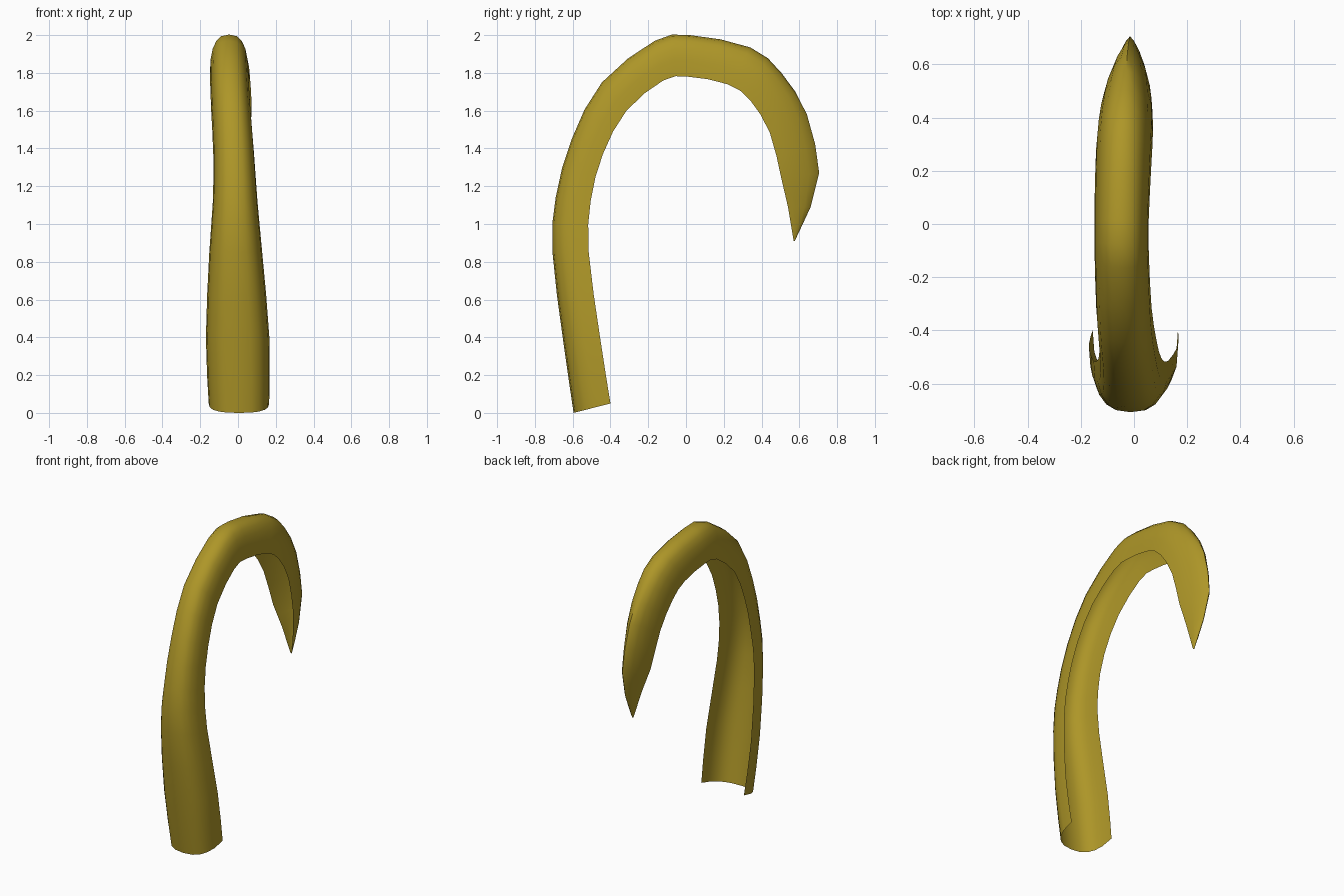
import bpy, bmesh, math

cube = bpy.data.objects.get("Cube")
if cube:
    bpy.data.objects.remove(cube)

# Stations along the hook: rim y, rim z, ridge y, ridge z, centre x, half width, section power
STATIONS = [
    (-.40, .05, -.595, .0, .005, .16, .75),
    (-.455, .4, -.65, .38, -.002, .168, .75),
    (-.515, .85, -.707, .85, -.012, .14, .78),
    (-.505, 1.12, -.69, 1.14, -.015, .118, .78),
    (-.44, 1.37, -.605, 1.45, -.023, .108, .78),
    (-.315, 1.60, -.445, 1.75, -.038, .104, .78),
    (-.12, 1.76, -.165, 1.97, -.046, .102, .78),
    (.01, 1.78, .02, 2.0, -.047, .102, .78),
    (.22, 1.74, .34, 1.935, -.04, .105, .85),
    (.34, 1.655, .505, 1.80, -.033, .104, .95),
    (.445, 1.48, .64, 1.58, -.025, .093, 1.2),
    (.505, 1.24, .705, 1.27, -.015, .074, 1.45),
    (.54, 1.09, .66, 1.09, -.006, .042, 1.4),
    (.57, .91, .576, .91, 0, .004, 1),
]
STEPS = 2    # rings per station
AROUND = 10  # faces across the channel


def spline(p0, p1, p2, p3, t):
    """Smooth curve through the stations."""
    return [b + t * ((c - a) + t * (2*a - 5*b + 4*c - d + t * (3*b - a - 3*c + d))) / 2
            for a, b, c, d in zip(p0, p1, p2, p3)]


def section(ry, rz, oy, oz, cx, width, power):
    """Open U section running from one rim over the ridge to the other rim."""
    points = []
    for i in range(AROUND + 1):
        angle = math.pi * i / AROUND
        c, s = math.cos(angle), max(math.sin(angle), 0)
        u = math.copysign(abs(c) ** power, c)
        depth = s ** power if 0 < i < AROUND else 0
        points.append((cx + width * u, ry + (oy - ry) * depth, rz + (oz - rz) * depth))
    return points


# Rings along the hook
rings = []
last = len(STATIONS) - 1
for k in range(last):
    quad = [STATIONS[min(max(k + j, 0), last)] for j in (-1, 0, 1, 2)]
    # Keep the sharp turn at the tip straight
    straight = k >= last - 2
    for n in range(STEPS):
        t = n / STEPS
        if straight:
            row = [a + (b - a) * t for a, b in zip(quad[1], quad[2])]
        else:
            row = spline(*quad, t)
        rings.append(section(*row))
rings.append(section(*STATIONS[-1]))

# Open channel skin
bm = bmesh.new()
grid = [[bm.verts.new(p) for p in ring] for ring in rings]
for lower, upper in zip(grid, grid[1:]):
    for i in range(AROUND):
        bm.faces.new((lower[i], upper[i], upper[i + 1], lower[i + 1]))
mesh = bpy.data.meshes.new("curved_hook")
bm.normal_update()
# Outside faces forward at the foot of the shaft
if bm.faces[:][AROUND // 2].normal.y > 0:
    bmesh.ops.reverse_faces(bm, faces=bm.faces[:])
bm.to_mesh(mesh)
bm.free()

hook = bpy.data.objects.new("curved_hook", mesh)
bpy.context.collection.objects.link(hook)

# Mustard colour
mustard = bpy.data.materials.new("mustard_yellow")
mustard.use_nodes = True
colour = (.42, .305, .021, 1)
mustard.diffuse_color = colour
mustard.node_tree.nodes["Principled BSDF"].inputs["Base Color"].default_value = colour
mesh.materials.append(mustard)

bpy.context.view_layer.objects.active = hook
hook.select_set(True)
bpy.ops.object.shade_smooth_by_angle(angle=math.radians(50))
